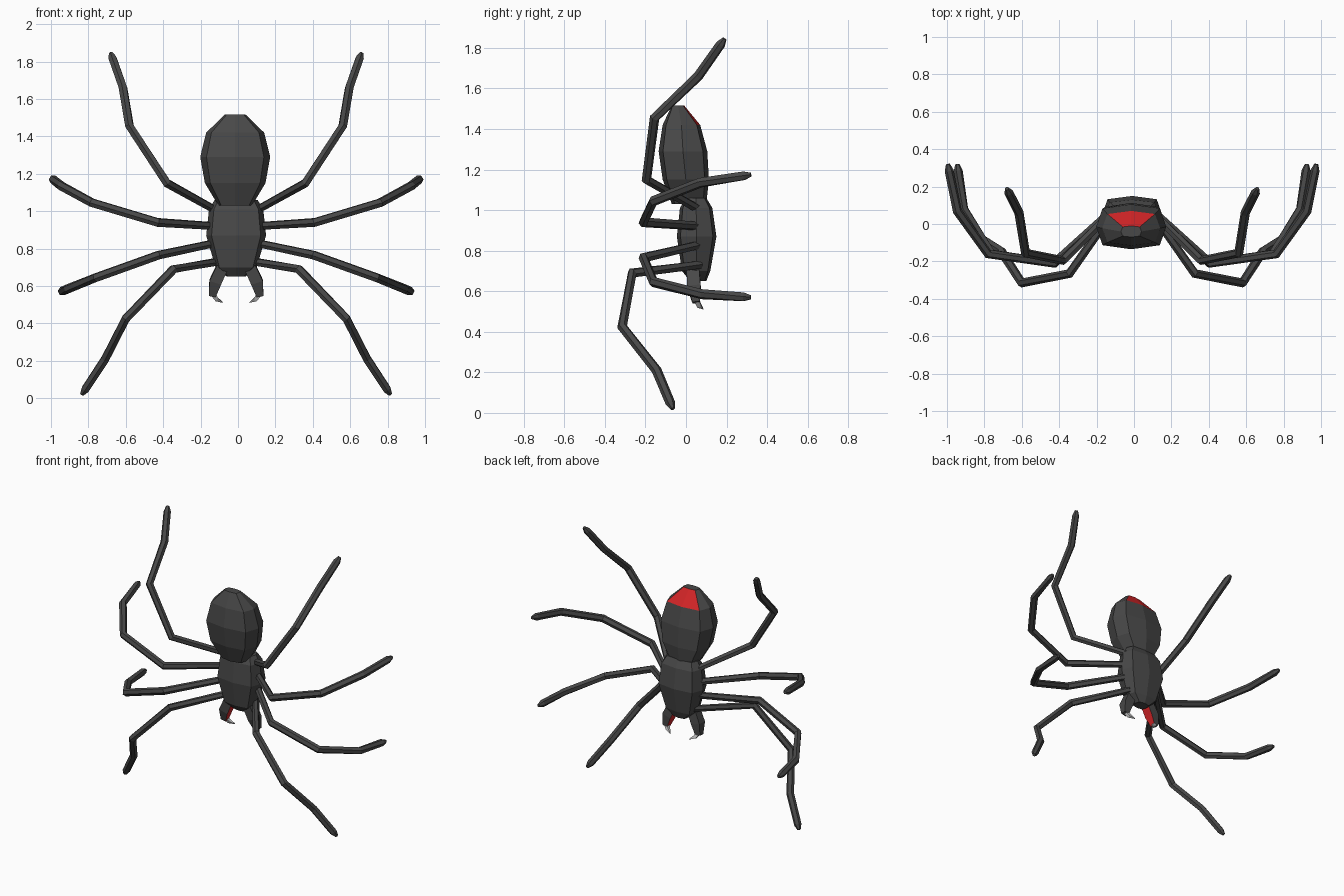
import bpy, bmesh, math
from mathutils import Vector

if "Cube" in bpy.data.objects:
    bpy.data.objects.remove(bpy.data.objects["Cube"])

CX = -0.01  # symmetry plane of the body


def material(name, rgb):
    m = bpy.data.materials.new(name)
    m.diffuse_color = (*rgb, 1)
    m.use_nodes = True
    m.node_tree.nodes["Principled BSDF"].inputs["Base Color"].default_value = m.diffuse_color
    return m


DARK = material("dark grey", (0.065, 0.065, 0.065))
RED = material("red", (0.65, 0.018, 0.02))
PALE = material("pale grey", (0.6, 0.6, 0.6))


def skin(name, rings, mats, rule=None):
    """Join rings of points into a closed flat-shaded solid."""
    bm = bmesh.new()
    loops = [[bm.verts.new(p) for p in ring] for ring in rings]
    n = len(loops[0])
    for a, b in zip(loops, loops[1:]):
        for i in range(n):
            j = (i + 1) % n
            bm.faces.new((a[i], a[j], b[j], b[i]))
    bm.faces.new(loops[0])
    bm.faces.new(loops[-1])
    bmesh.ops.recalc_face_normals(bm, faces=bm.faces[:])
    bm.normal_update()
    if rule:
        for f in bm.faces:
            f.material_index = rule(f)
    me = bpy.data.meshes.new(name)
    bm.to_mesh(me)
    bm.free()
    for m in mats:
        me.materials.append(m)
    ob = bpy.data.objects.new(name, me)
    bpy.context.collection.objects.link(ob)
    return ob


def body(name, cx, profile, rule=None):
    """Eight-sided body from (z, front y, back y, half width) rows."""
    rings = []
    for z, y0, y1, rx in profile:
        ring = []
        for i in range(8):
            a = i * math.pi / 4
            k = 1.16 if i % 2 else 1.0  # boxy corners
            ring.append((cx + rx * k * math.cos(a),
                         (y0 + y1) / 2 + (y1 - y0) / 2 * k * math.sin(a), z))
        rings.append(ring)
    return skin(name, rings, [DARK, RED], rule)


def tube(name, pts, radii, sides, mats, rule=None):
    """Faceted tube along a path, with mitred joints."""
    pts = [Vector(p) for p in pts]
    rings = []
    for i, p in enumerate(pts):
        d0 = (p - pts[i - 1]).normalized() if i else None
        d1 = (pts[i + 1] - p).normalized() if i < len(pts) - 1 else None
        t = ((d0 or d1) + (d1 or d0)).normalized()
        u = t.cross(Vector((0, 1, 0.15))).normalized()
        v = t.cross(u)
        rings.append([p + radii[i] * (u * math.cos(a) + v * math.sin(a))
                      for a in (2 * math.pi * (k + 0.5) / sides
                                for k in range(sides))])
    return skin(name, rings, mats, rule)


# Abdomen with the red patch on its upper back
body("abdomen", -0.015,
     [(1.03, -0.07, 0.10, 0.09), (1.15, -0.115, 0.113, 0.162),
      (1.29, -0.135, 0.105, 0.187), (1.42, -0.115, 0.07, 0.155),
      (1.517, -0.07, -0.01, 0.055)],
     lambda f: int(f.calc_center_median().z > 1.43 and f.normal.y > 0.35
                   and abs(f.normal.x) < 0.45))

# Head and thorax
body("thorax", CX,
     [(0.65, 0.02, 0.10, 0.05), (0.70, -0.02, 0.12, 0.11),
      (0.87, -0.045, 0.15, 0.16), (1.01, -0.03, 0.13, 0.145),
      (1.06, 0.0, 0.10, 0.115)])

# Leg paths for one side, measured from the symmetry plane
LEGS = {
    "upper_leg": [(0.10, 0.07, 1.00), (0.37, -0.195, 1.15), (0.57, -0.155, 1.455),
                  (0.605, 0.06, 1.66), (0.67, 0.19, 1.845)],
    "upper_middle_leg": [(0.11, 0.07, 0.92), (0.42, -0.21, 0.94), (0.77, -0.16, 1.045),
                         (0.935, 0.07, 1.135), (0.985, 0.32, 1.175)],
    "lower_middle_leg": [(0.11, 0.07, 0.83), (0.415, -0.21, 0.765), (0.75, -0.16, 0.645),
                         (0.90, 0.08, 0.585), (0.935, 0.32, 0.57)],
    "lower_leg": [(0.10, 0.07, 0.73), (0.335, -0.265, 0.69), (0.59, -0.315, 0.425),
                  (0.70, -0.145, 0.21), (0.825, -0.065, 0.02)],
}

for side, label in ((1, "right"), (-1, "left")):
    def place(pts):
        return [(CX + side * x, y, z) for x, y, z in pts]

    # Legs, each with a short bevelled tip
    for name, pts in LEGS.items():
        a, b = Vector(pts[-2]), Vector(pts[-1])
        path = pts[:-1] + [tuple(b - (b - a).normalized() * 0.035), pts[-1]]
        tube(f"{label}_{name}", place(path),
             [0.022, 0.025, 0.025, 0.025, 0.024, 0.011], 6, [DARK])

    # Jaw with a red inner face
    tube(f"{label}_jaw",
         place([(0.075, 0.035, 0.70), (0.112, 0.04, 0.62), (0.128, 0.05, 0.545)]),
         [0.044, 0.046, 0.026], 4, [DARK, RED],
         lambda f: int(f.normal.x * side < -0.7))

    # Fang
    tube(f"{label}_fang",
         place([(0.125, 0.05, 0.56), (0.105, 0.065, 0.53), (0.072, 0.085, 0.512)]),
         [0.018, 0.015, 0.002], 4, [PALE])
